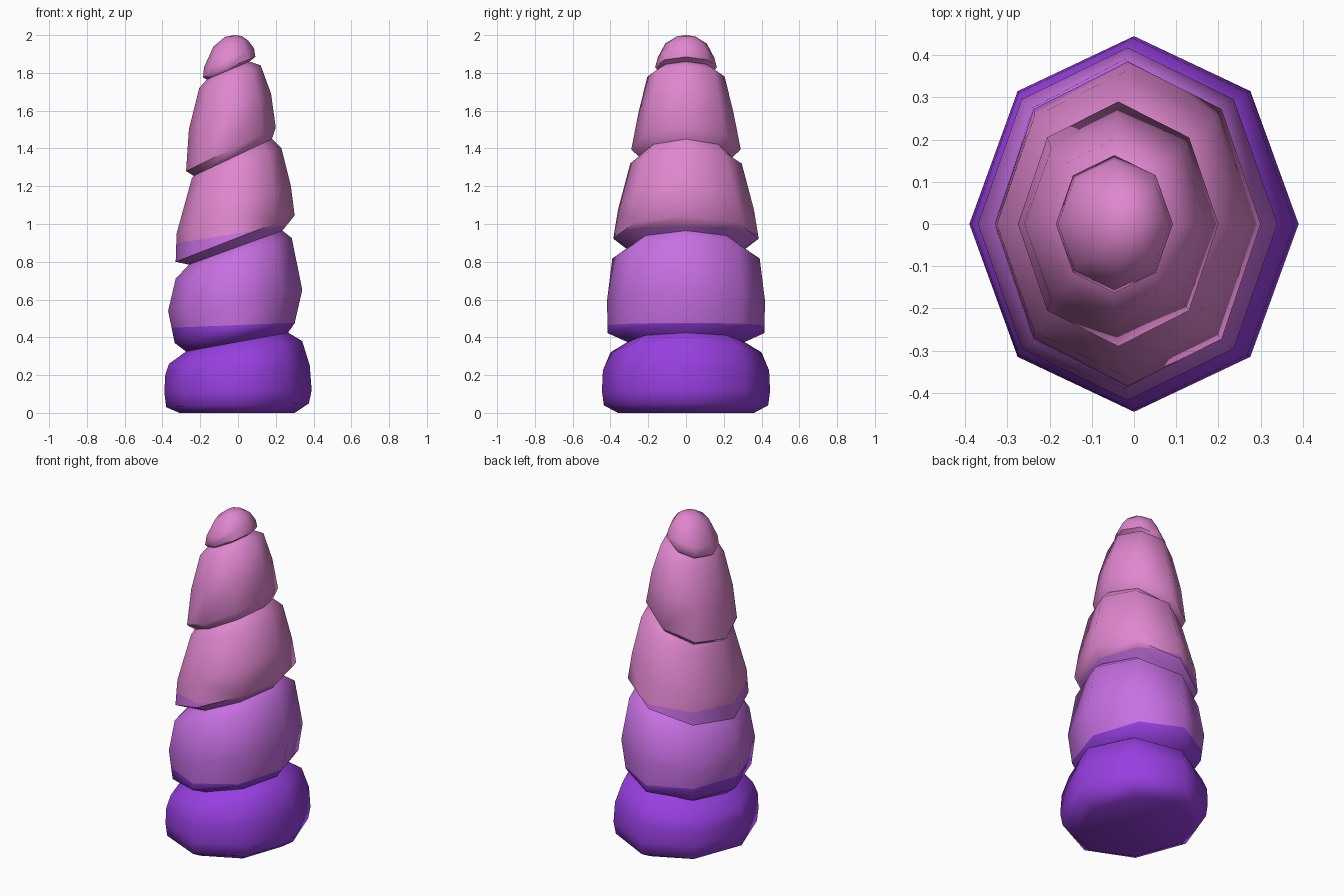
import bpy, bmesh, math
from mathutils import Vector

if "Cube" in bpy.data.objects:
    bpy.data.objects.remove(bpy.data.objects["Cube"])

SIDES = 8


def material(name, rgb):
    m = bpy.data.materials.new(name)
    m.diffuse_color = (*rgb, 1)
    m.use_nodes = True
    m.node_tree.nodes["Principled BSDF"].inputs["Base Color"].default_value = m.diffuse_color
    return m


MATS = [material("deep violet", (0.31, 0.05, 0.75)),
        material("light purple", (0.57, 0.16, 0.76)),
        material("pink", (0.74, 0.24, 0.62))]

# Colour boundaries: slightly tilted planes z = height + slope * x
BANDS = [(0.465, 0.04), (0.95, 0.16)]

# Tilted octagonal rings: left x, left z, right x, right z, half depth
CREASES = [(-.275, .325, .265, .425, .31),
           (-.26, .785, .235, .965, .305),
           (-.235, 1.255, .18, 1.45, .245),
           (-.165, 1.765, .06, 1.86, .15)]

SEGMENTS = {
    "base_segment": [(-.31, 0, .30, 0, .36),
                     (-.38, .03, .375, .05, .435),
                     (-.39, .11, .39, .12, .445),
                     (-.385, .20, .38, .25, .44),
                     (-.365, .26, .34, .38, .40),
                     CREASES[0]],
    "lower_segment": [CREASES[0],
                      (-.335, .37, .30, .475, .415),
                      (-.37, .54, .34, .65, .418),
                      (-.33, .71, .285, .925, .39),
                      CREASES[1]],
    "middle_segment": [CREASES[1],
                       (-.33, .80, .30, 1.045, .385),
                       (-.325, .95, .28, 1.20, .36),
                       (-.245, 1.24, .23, 1.40, .295),
                       CREASES[2]],
    "upper_segment": [CREASES[2],
                      (-.275, 1.28, .20, 1.51, .29),
                      (-.26, 1.50, .175, 1.69, .25),
                      (-.205, 1.72, .12, 1.84, .205),
                      CREASES[3]],
    "tip_segment": [CREASES[3],
                    (-.185, 1.775, .092, 1.885, .163),
                    (-.18, 1.83, .085, 1.93, .15),
                    (-.13, 1.94, .055, 1.97, .11),
                    (-.07, 1.99, .02, 1.995, .05)],
}


def ring(bm, xl, zl, xr, zr, depth):
    verts = []
    for i in range(SIDES):
        a = 2 * math.pi * i / SIDES
        t = (1 + math.cos(a)) / 2
        verts.append(bm.verts.new((xl + (xr - xl) * t, depth * math.sin(a),
                                   zl + (zr - zl) * t)))
    return verts


def build_segment(name, profile):
    bm = bmesh.new()
    rings = [ring(bm, *p) for p in profile]
    for lo, hi in zip(rings, rings[1:]):
        for i in range(SIDES):
            j = (i + 1) % SIDES
            bm.faces.new((lo[i], lo[j], hi[j], hi[i]))
    # Only the foot and the tip need closing
    if name == "base_segment":
        bm.faces.new(rings[0][::-1])
    if name == "tip_segment":
        top = bm.verts.new((-.02, 0, 2.0))
        for i in range(SIDES):
            bm.faces.new((rings[-1][i], rings[-1][(i + 1) % SIDES], top))
    # Cut along the colour boundaries and colour by height
    for h, s in BANDS:
        bmesh.ops.bisect_plane(bm, geom=bm.verts[:] + bm.edges[:] + bm.faces[:],
                               plane_co=Vector((0, 0, h)), plane_no=Vector((-s, 0, 1)))
    for f in bm.faces:
        c = f.calc_center_median()
        f.material_index = sum(c.z > h + s * c.x for h, s in BANDS)
    me = bpy.data.meshes.new(name)
    bm.to_mesh(me)
    bm.free()
    for m in MATS:
        me.materials.append(m)
    ob = bpy.data.objects.new(name, me)
    bpy.context.collection.objects.link(ob)
    bpy.ops.object.select_all(action='DESELECT')
    ob.select_set(True)
    bpy.context.view_layer.objects.active = ob
    bpy.ops.object.shade_smooth_by_angle(angle=math.radians(58))


for seg_name, seg_profile in SEGMENTS.items():
    build_segment(seg_name, seg_profile)
